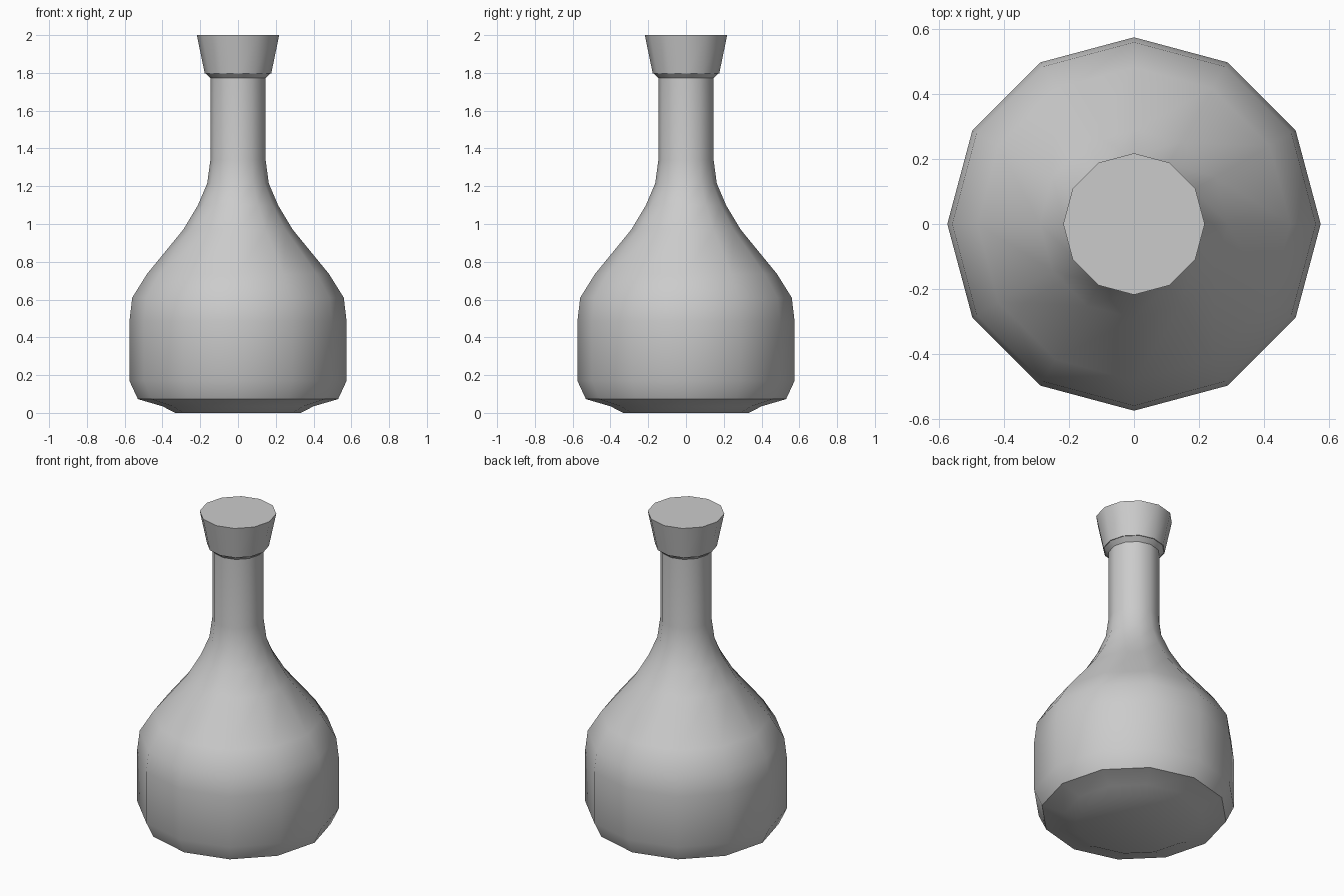
import bpy, bmesh, math

if "Cube" in bpy.data.objects:
    bpy.data.objects.remove(bpy.data.objects["Cube"])

SIDES = 12


def lathe(name, profile):
    """Spin an (r, z) profile into a closed 12-sided solid."""
    bm = bmesh.new()
    rings = []
    for r, z in profile:
        rings.append([bm.verts.new((r * math.cos(2 * math.pi * i / SIDES),
                                    r * math.sin(2 * math.pi * i / SIDES), z))
                      for i in range(SIDES)])
    for a, b in zip(rings, rings[1:]):
        for i in range(SIDES):
            j = (i + 1) % SIDES
            bm.faces.new((a[i], a[j], b[j], b[i]))
    bm.faces.new(rings[0][::-1])
    bm.faces.new(rings[-1])
    bmesh.ops.recalc_face_normals(bm, faces=bm.faces)
    mesh = bpy.data.meshes.new(name)
    bm.to_mesh(mesh)
    bm.free()
    obj = bpy.data.objects.new(name, mesh)
    bpy.context.collection.objects.link(obj)
    bpy.ops.object.select_all(action='DESELECT')
    obj.select_set(True)
    bpy.context.view_layer.objects.active = obj
    bpy.ops.object.shade_smooth_by_angle(angle=math.radians(40))
    return obj


# Flask: stepped base, round belly, sloping shoulder, narrow neck and lip
lathe("bottle", [
    (0.333, 0.0), (0.40, 0.035), (0.53, 0.073), (0.575, 0.17),
    (0.575, 0.485), (0.56, 0.61), (0.482, 0.735), (0.29, 0.97),
    (0.212, 1.10), (0.163, 1.215), (0.146, 1.34), (0.146, 1.772),
    (0.172, 1.797)])

# Tapered stopper, wider at the top
lathe("stopper", [(0.176, 1.797), (0.218, 2.0)])
